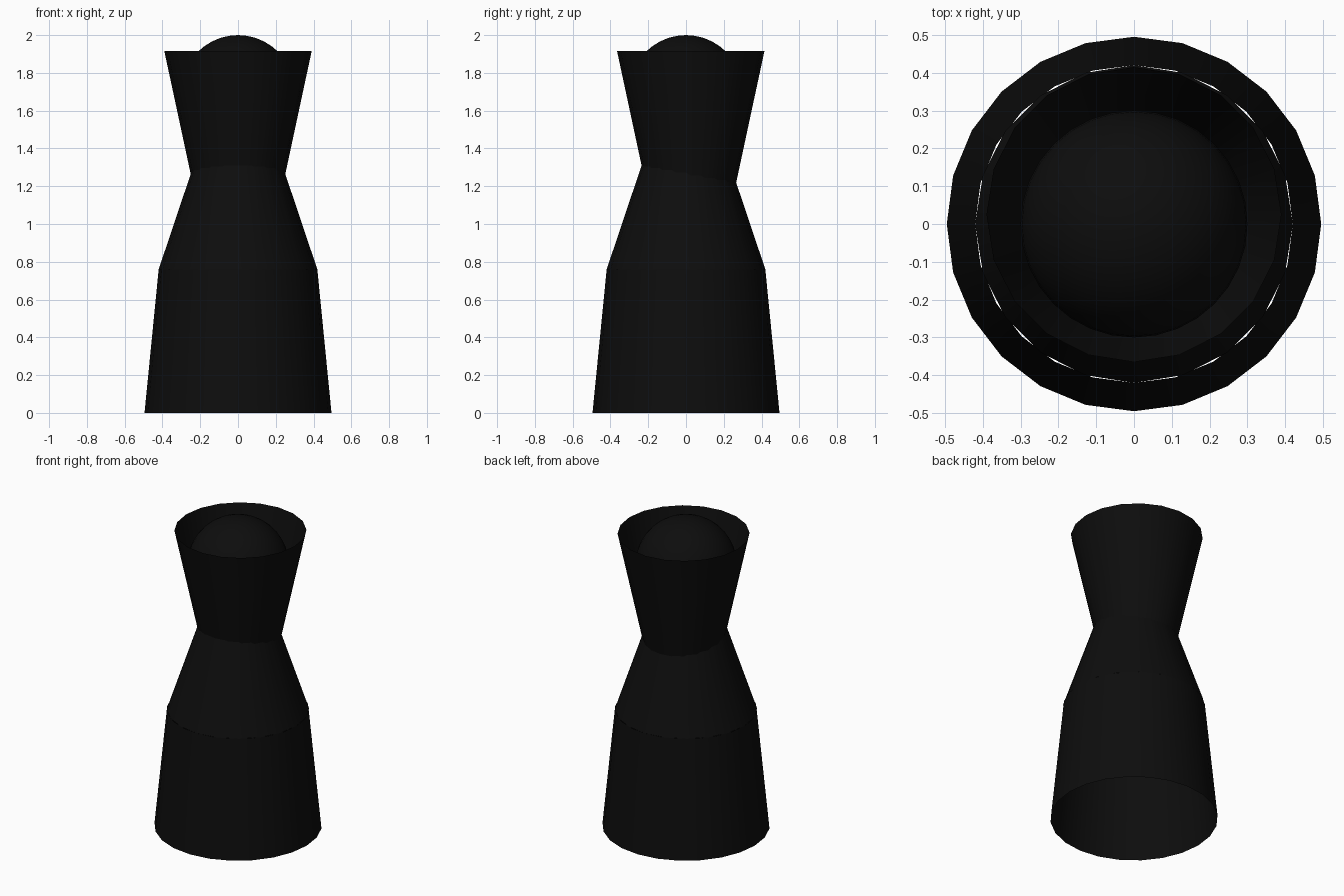
import bpy, bmesh, math

if "Cube" in bpy.data.objects:
    bpy.data.objects.remove(bpy.data.objects["Cube"])

black = bpy.data.materials.new("black")
black.diffuse_color = (0.004, 0.004, 0.004, 1)
black.use_nodes = True
black.node_tree.nodes["Principled BSDF"].inputs["Base Color"].default_value = black.diffuse_color


def finish(ob):
    ob.data.materials.append(black)
    bpy.ops.object.select_all(action='DESELECT')
    ob.select_set(True)
    bpy.context.view_layer.objects.active = ob
    bpy.ops.object.shade_smooth_by_angle(angle=math.radians(35))


def open_cone(name, sides, z0, r0, z1, r1, y=0.0):
    """Open tapered tube with a corner on each axis."""
    bm = bmesh.new()
    rings = []
    for z, r in ((z0, r0), (z1, r1)):
        rings.append([bm.verts.new((r * math.cos(2 * math.pi * i / sides),
                                    y + r * math.sin(2 * math.pi * i / sides), z))
                      for i in range(sides)])
    a, b = rings
    for i in range(sides):
        j = (i + 1) % sides
        bm.faces.new((a[i], a[j], b[j], b[i]))
    me = bpy.data.meshes.new(name)
    bm.to_mesh(me)
    bm.free()
    ob = bpy.data.objects.new(name, me)
    bpy.context.collection.objects.link(ob)
    finish(ob)


# Wide base skirt, open at both ends
open_cone("base", 24, 0.0, 0.495, 0.76, 0.42)
# Shoulder tapering up into the cup
open_cone("shoulder", 20, 0.76, 0.42, 1.45, 0.188)
# Flared open cup, set slightly towards the back
open_cone("cup", 20, 1.16, 0.228, 1.915, 0.39, y=0.025)
# Ball resting in the cup
bpy.ops.mesh.primitive_uv_sphere_add(segments=32, ring_count=20, radius=0.3,
                                     location=(0, 0, 1.7))
ball = bpy.context.object
ball.name = "ball"
finish(ball)
